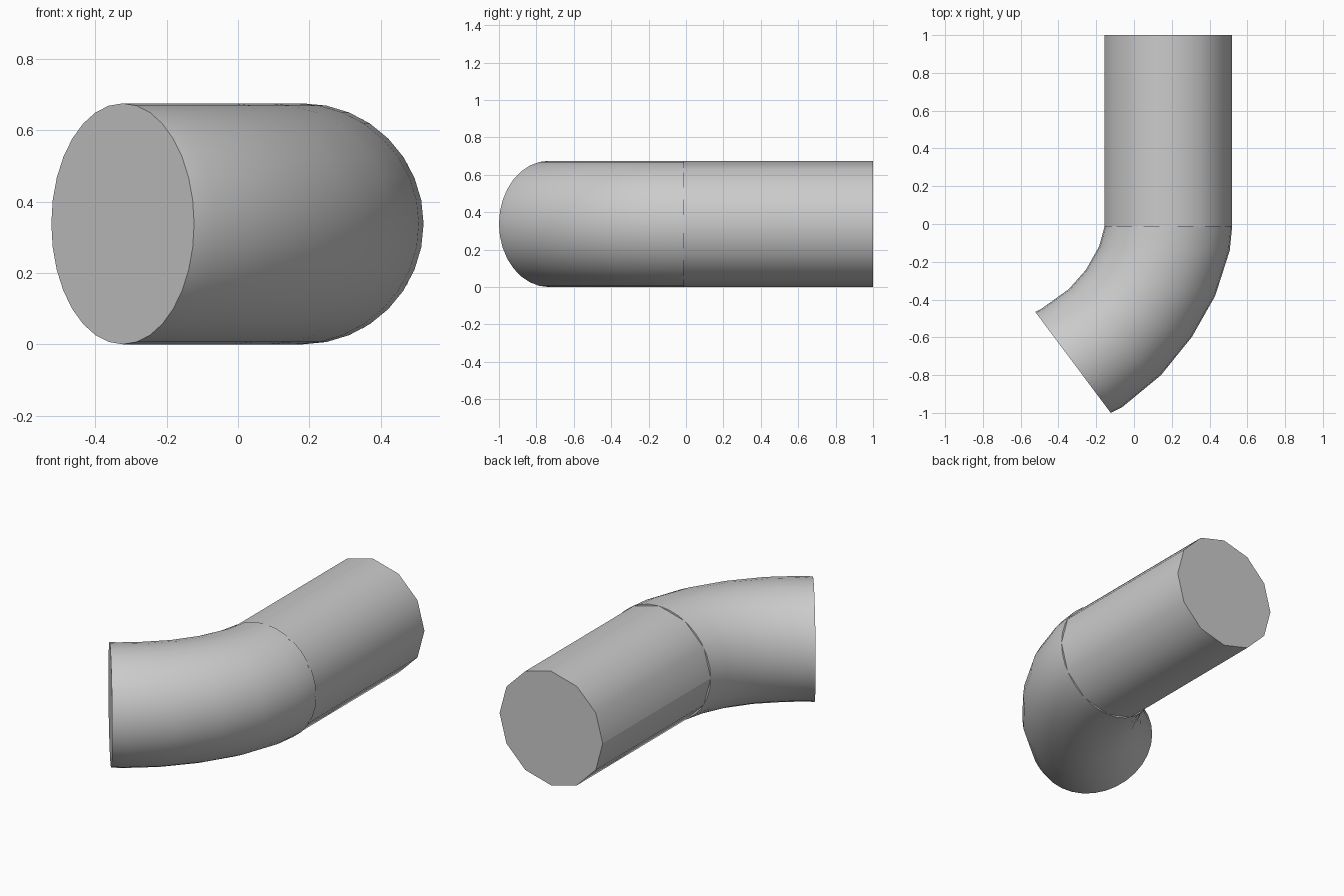
import bpy
import bmesh
import math
from mathutils import Vector

cube = bpy.data.objects.get("Cube")
if cube:
    bpy.data.objects.remove(cube)

RADIUS = 0.3375

grey = bpy.data.materials.new("plain grey")
grey.use_nodes = True
colour = (0.6, 0.6, 0.6, 1)
grey.diffuse_color = colour
grey.node_tree.nodes["Principled BSDF"].inputs["Base Color"].default_value = colour


def loft(name, sections, sides, seam=False):
    """Skin a capped tube through oval rings given by their inner and outer points in plan."""
    bm = bmesh.new()
    rings = []
    for inner, outer in sections:
        a, b = Vector((*inner, RADIUS)), Vector((*outer, RADIUS))
        centre, half = (a + b) / 2, (b - a) / 2
        ring = []
        for i in range(sides):
            t = math.tau * i / sides
            ring.append(bm.verts.new(centre + half * math.cos(t) + Vector((0, 0, RADIUS * math.sin(t)))))
        rings.append(ring)
    for r, s in zip(rings, rings[1:]):
        for i in range(sides):
            j = (i + 1) % sides
            bm.faces.new((r[i], r[j], s[j], s[i])).smooth = True
        if seam:
            bm.edges.get((r[sides // 2], s[sides // 2])).smooth = False
    # flat end caps with crisp rims
    for ring in (rings[0], rings[-1]):
        cap = bm.faces.new(ring)
        for edge in cap.edges:
            edge.smooth = False
    bmesh.ops.recalc_face_normals(bm, faces=bm.faces)
    mesh = bpy.data.meshes.new(name)
    bm.to_mesh(mesh)
    bm.free()
    mesh.materials.append(grey)
    obj = bpy.data.objects.new(name, mesh)
    bpy.context.collection.objects.link(obj)
    return obj


# straight twelve-sided pipe running to the back
loft("straight_pipe", [((-0.155, y), (0.52, y)) for y in (-0.02, 1)], 12, seam=True)

# curved pipe sweeping forward and to the right
loft("curved_pipe", [
    ((-0.155, -0.01), (0.52, -0.01)),
    ((-0.185, -0.12), (0.507, -0.14)),
    ((-0.255, -0.243), (0.43, -0.38)),
    ((-0.344, -0.344), (0.307, -0.597)),
    ((-0.44, -0.413), (0.143, -0.8)),
    ((-0.495, -0.452), (-0.063, -0.97)),
    ((-0.523, -0.465), (-0.123, -1)),
], 32)
